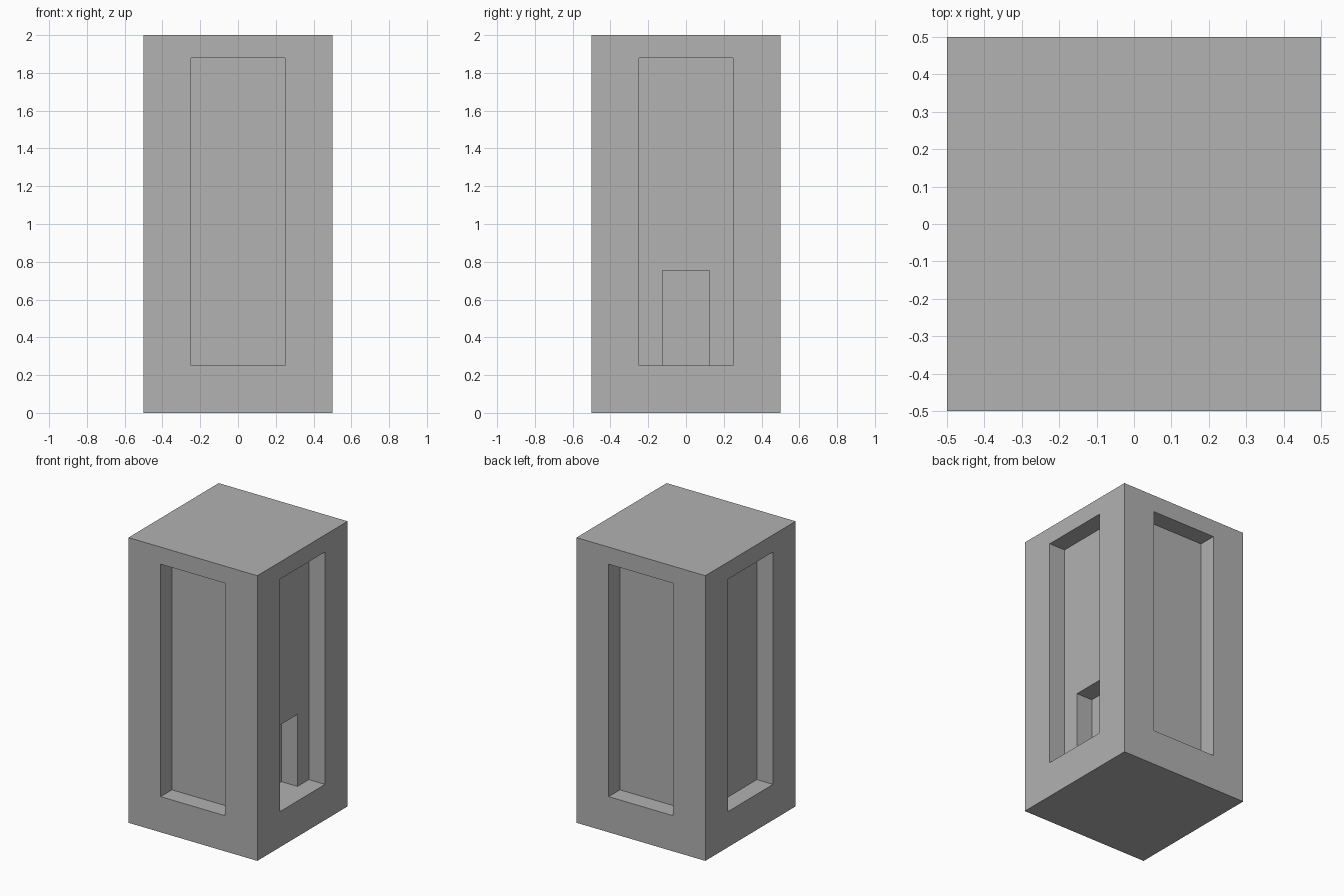
import bpy
import bmesh
from mathutils import Vector

# Remove the default cube
old = bpy.data.objects.get("Cube")
if old:
    bpy.data.objects.remove(old, do_unlink=True)

WIDTH, HEIGHT = 1.0, 2.0
DEPTH = 0.125            # depth of each recess step
SILL, LINTEL = 0.25, 1.88
DOOR_TOP = 0.755

# Single stone colour
stone = bpy.data.materials.new("plain grey")
stone.use_nodes = True
grey = (0.445, 0.445, 0.445, 1)
stone.diffuse_color = grey
stone.node_tree.nodes["Principled BSDF"].inputs["Base Color"].default_value = grey


def box(name, low, high):
    """Axis-aligned box between two corners."""
    low, high = Vector(low), Vector(high)
    bm = bmesh.new()
    bmesh.ops.create_cube(bm, size=1)
    bmesh.ops.scale(bm, vec=high - low, verts=bm.verts)
    bmesh.ops.translate(bm, vec=(low + high) / 2, verts=bm.verts)
    mesh = bpy.data.meshes.new(name)
    bm.to_mesh(mesh)
    bm.free()
    mesh.materials.append(stone)
    obj = bpy.data.objects.new(name, mesh)
    bpy.context.collection.objects.link(obj)
    return obj


def carve(target, cutter):
    """Subtract a hidden cutter from the target."""
    cutter.hide_render = True
    cutter.hide_set(True)
    cutter.display_type = 'WIRE'
    mod = target.modifiers.new(cutter.name, 'BOOLEAN')
    mod.operation = 'DIFFERENCE'
    mod.solver = 'EXACT'
    mod.object = cutter
    bpy.context.view_layer.objects.active = target
    bpy.ops.object.modifier_apply(modifier=mod.name)
    bpy.data.objects.remove(cutter, do_unlink=True)


# Main block
half = WIDTH / 2
pillar = box("pillar", (-half, -half, 0), (half, half, HEIGHT))

# Tall recessed panel on each of the four sides
inner, outer, panel = half - DEPTH, half + 0.1, 0.25
for side, sign in (("right", 1), ("left", -1)):
    a, b = sorted((sign * inner, sign * outer))
    carve(pillar, box(side + "_recess", (a, -panel, SILL), (b, panel, LINTEL)))
for side, sign in (("front", -1), ("back", 1)):
    a, b = sorted((sign * inner, sign * outer))
    carve(pillar, box(side + "_recess", (-panel, a, SILL), (panel, b, LINTEL)))

# Small doorway set deeper into one recess
door = 0.125
carve(pillar, box("doorway", (inner - DEPTH, -door, SILL), (outer, door, DOOR_TOP)))
